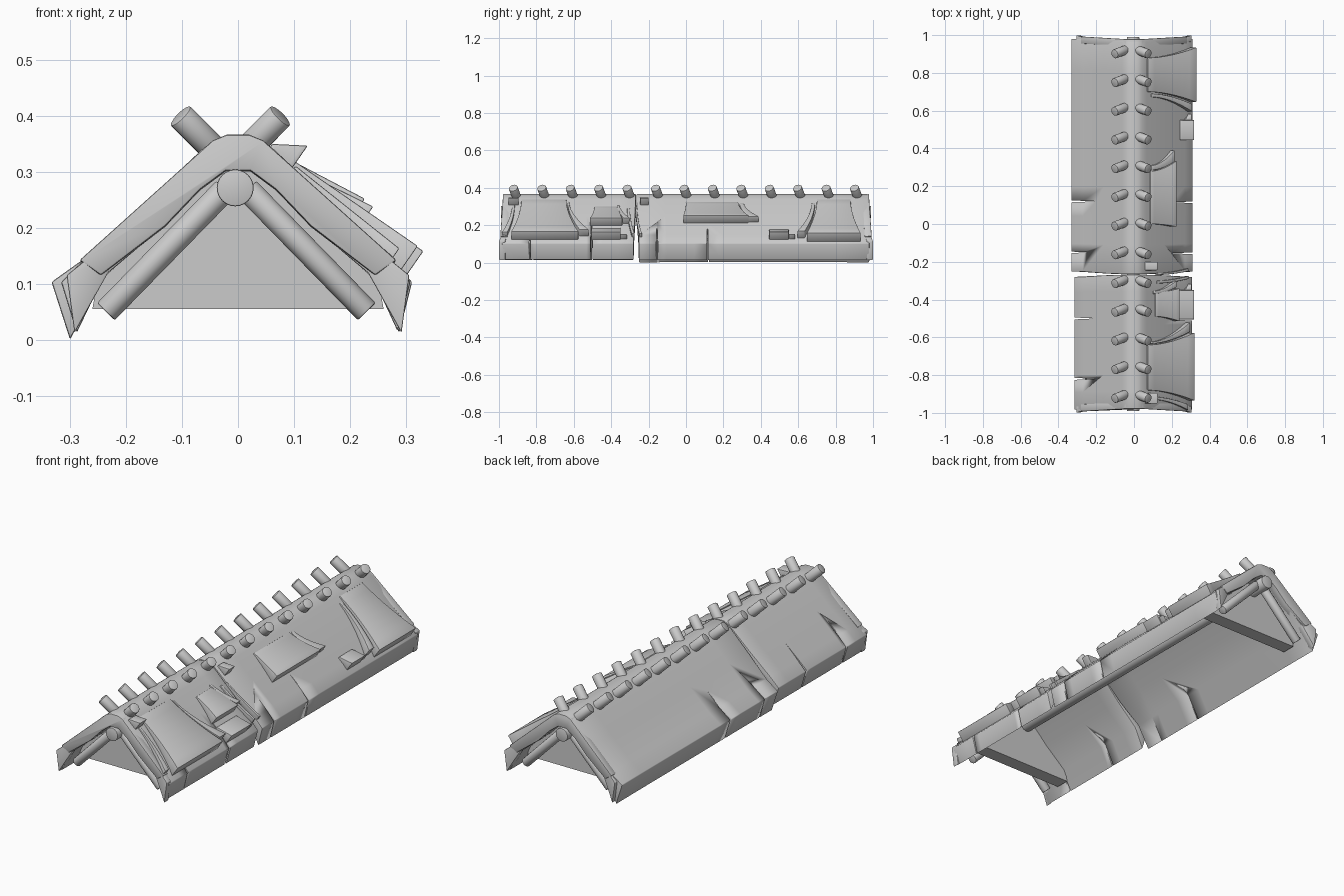
import bpy, bmesh, math
from mathutils import Vector

if "Cube" in bpy.data.objects:
    bpy.data.objects.remove(bpy.data.objects["Cube"])


def finish(name, bm, bevel=0.0):
    bmesh.ops.recalc_face_normals(bm, faces=bm.faces)
    me = bpy.data.meshes.new(name)
    bm.to_mesh(me)
    bm.free()
    ob = bpy.data.objects.new(name, me)
    bpy.context.collection.objects.link(ob)
    bpy.ops.object.select_all(action='DESELECT')
    bpy.context.view_layer.objects.active = ob
    ob.select_set(True)
    if bevel:
        m = ob.modifiers.new("soft_edges", 'BEVEL')
        m.width, m.segments, m.limit_method, m.angle_limit = bevel, 2, 'ANGLE', math.radians(50)
        bpy.ops.object.modifier_apply(modifier=m.name)
    bpy.ops.object.shade_smooth_by_angle(angle=math.radians(35))
    return ob


def add_loft(bm, rings):
    """Closed skin through a list of equal-length point rings."""
    vs = [[bm.verts.new(p) for p in r] for r in rings]
    n = len(vs[0])
    for a, b in zip(vs, vs[1:]):
        for i in range(n):
            bm.faces.new((a[i], a[(i + 1) % n], b[(i + 1) % n], b[i]))
    bm.faces.new(vs[0])
    bm.faces.new(vs[-1])


def prism(name, prof, y0, y1, bevel=0.0):
    bm = bmesh.new()
    add_loft(bm, [[(x, y, z) for x, z in prof] for y in (y0, y1)])
    return finish(name, bm, bevel)


def rod(name, a, b, r, sides=20):
    a, b = Vector(a), Vector(b)
    q = (b - a).to_track_quat('Z', 'Y')
    bm = bmesh.new()
    add_loft(bm, [[c + q @ Vector((r * math.cos(t), r * math.sin(t), 0))
                   for t in (2 * math.pi * i / sides for i in range(sides))] for c in (a, b)])
    return finish(name, bm, 0.003)


# Thatch: an A-shaped section lofted along the ridge, then split by eave slits
def half(xe, xb, zb):
    outer = [(0.02, .366), (0.042, .357), (0.065, .339), (.16, .250), (.27, .148), (xe, .103)]
    inner = [(xb, zb), (.24, .112), (.13, .205), (.068, .268), (.022, .302)]
    return outer + inner


def thatch(name, y0, y1, left, right, f0, f1, slits):
    L = [(-x, z) for x, z in half(*left)]
    prof = half(*right) + L[::-1]
    bm = bmesh.new()
    rings, n = [], 8
    for k in range(n + 1):
        t = k / n
        w0, w1 = max(0, 1 - 4 * t), max(0, 4 * t - 3)
        y = y0 + (y1 - y0) * t
        rings.append([(x, y + (f0 * w0 + f1 * w1) * min(1, abs(x) / .28) ** 2, z) for x, z in prof])
    add_loft(bm, rings)
    ob = finish(name, bm, 0.004)
    bm = bmesh.new()
    for side, y, xi, w in slits:
        tri = [(side * xi, y), (side * .36, y - w), (side * .36, y + w)]
        add_loft(bm, [[(px, py, z) for px, py in tri] for z in (-.05, .5)])
    cut = finish("slit_cutter", bm)
    cut.hide_render = True
    bpy.context.view_layer.objects.active = ob
    m = ob.modifiers.new("slits", 'BOOLEAN')
    m.object, m.operation, m.solver = cut, 'DIFFERENCE', 'EXACT'
    bpy.ops.object.modifier_apply(modifier=m.name)
    bpy.data.objects.remove(cut)
    return ob


thatch("front_thatch", -.975, -.268, (.316, .288, .012), (.308, .285, .015), -.008, -.012,
       [(-1, -.82, .19, .007), (-1, -.5, .2, .007), (1, -.835, .24, .007), (1, -.505, .18, .009)])
thatch("back_thatch", -.266, .97, (.333, .300, .0), (.311, .288, .012), .014, .01,
       [(-1, .12, .2, .006), (-1, -.15, .24, .005), (1, -.155, .2, .007), (1, .115, .2, .006)])

# End bands and splayed eave corner layers
for s, end in ((-1, "front"), (1, "back")):
    up = [(0.02, .366), (.045, .356), (.283, .142), (.245, .115), (.13, .203), (.068, .268), (.022, .302)]
    bm = bmesh.new()
    ring = up + [(-x, z) for x, z in up[::-1]]
    add_loft(bm, [[(x, s * (yy + .015 * min(1, abs(x) / .28) ** 2), z + dz) for x, z in ring]
                  for yy, dz in ((.94, -.002), (.978, .0))])
    finish(end + "_end_band", bm, 0.004)
    for d, side in ((-1, "left"), (1, "right")):
        p = [(d * .306, .115), (d * .22, .185), (d * .215, .15), (d * .292, .012)]
        bm = bmesh.new()
        add_loft(bm, [[(x, s * (yy + (.012 if abs(x) > .25 else -.012)), z) for x, z in p]
                      for yy in (.955, .988)])
        finish(f"{end}_{side}_eave_corner", bm, 0.003)


# Overlapping thatch patches on the right slope
def slope(x):
    return .339 - (x - .065) * .929


def patch(name, xt, xb, top, bottom, lift=.036):
    bm = bmesh.new()
    rings, n = [], 7
    for k in range(n + 1):
        t = k / n
        e = t ** 1.8
        x = xt + (xb - xt) * t
        ya, yb = (top[i] + (bottom[i] - top[i]) * e for i in (0, 1))
        z, h = slope(x), .004 + lift * t
        hi, lo = (x + h * .7, z + h), (x - .008, z - .012)
        rings.append([(hi[0], ya, hi[1]), (hi[0], yb, hi[1]), (lo[0], yb, lo[1]), (lo[0], ya, lo[1])])
    add_loft(bm, rings)
    finish(name, bm, 0.003)


patch("front_patch", .07, .293, (-.88, -.64), (-.935, -.575))
patch("front_patch_curl", .08, .275, (-.635, -.625), (-.57, -.52), .03)
patch("front_patch_edge", .1, .275, (-.93, -.915), (-.985, -.955), .015)
patch("back_patch", .07, .303, (.70, .88), (.645, .935))
patch("back_patch_curl", .09, .285, (.672, .69), (.595, .635), .03)
patch("middle_patch", .085, .2, (.0, .28), (-.015, .335), .034)
patch("middle_patch_curl", .09, .195, (.285, .31), (.33, .39), .025)
patch("small_patch", .11, .215, (-.49, -.36), (-.515, -.34), .034)
patch("small_patch_curl", .1, .205, (-.37, -.355), (-.335, -.30), .026)
patch("seam_curl_front", .12, .28, (-.315, -.3), (-.29, -.275), .012)
patch("seam_curl_back", .12, .28, (-.27, -.26), (-.25, -.235), .012)

# Small square shingle tufts
for i, (xb, y0, y1, w) in enumerate([(.293, .445, .55, .05), (.293, -.505, -.35, .06),
                                     (.098, -.245, -.2, .04), (.098, -.95, -.895, .04)]):
    patch(f"tuft_{i + 1}", xb - w, xb, (y0, y1), (y0, y1), .034)
patch("tuft_1_tail", .27, .29, (.55, .56), (.55, .585), .02)
patch("tuft_2_tail", .27, .29, (-.35, -.34), (-.35, -.315), .02)

# Ridge pole, sloping rafters and gable boards
rod("ridge_pole", (-.005, -.99, .271), (-.005, .99, .271), .033, 24)
for s, end in ((-1, "front"), (1, "back")):
    for d, side in ((-1, "left"), (1, "right")):
        rod(f"{end}_{side}_rafter", (d * .233 - .003, s * .935, .05), (d * .02 - .003, s * .935, .268), .022, 16)
    prism(end + "_gable", [(-.26, .055), (.26, .055), (.252, .1), (.02, .31), (-.02, .31), (-.252, .1)],
          s * .81, s * .88)

# Pairs of pegs along the ridge
for i in range(13):
    y = -.912 + i * .152
    for d, side in ((-1, "left"), (1, "right")):
        rod(f"{side}_peg_{i + 1}", (-.0135 + d * .025, y + .012, .335), (-.0135 + d * .0895, y - .012, .40), .0245, 16)
